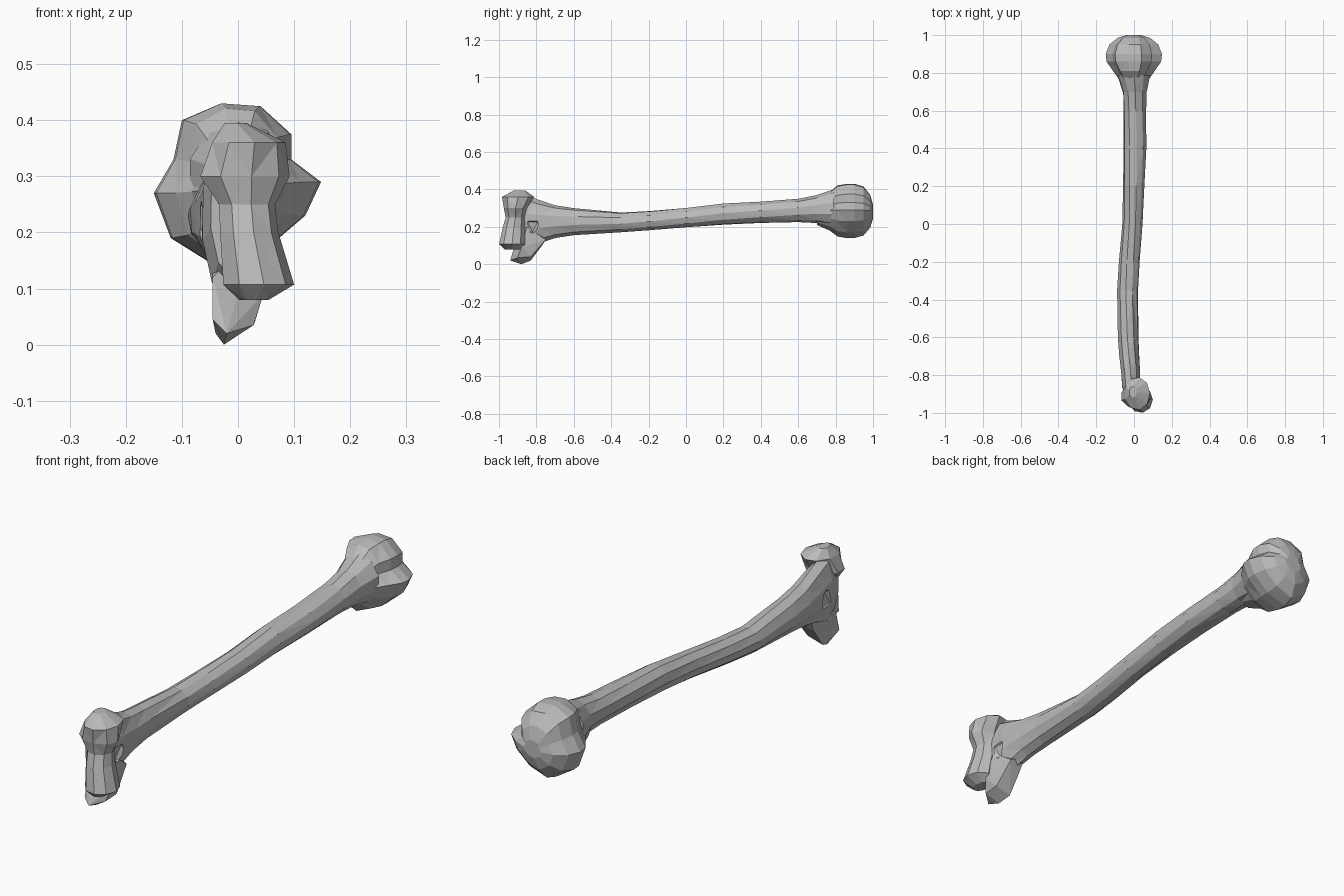
import bpy, bmesh, math
from mathutils import Matrix, Vector

cube = bpy.data.objects.get("Cube")
if cube:
    bpy.data.objects.remove(cube)

bone_grey = bpy.data.materials.new("bone_grey")
bone_grey.use_nodes = True
colour = (0.5, 0.5, 0.5, 1)
bone_grey.diffuse_color = colour
bone_grey.node_tree.nodes["Principled BSDF"].inputs["Base Color"].default_value = colour


def finish(name, bm):
    """Turn a bmesh into a flat shaded object."""
    bmesh.ops.triangulate(bm, faces=bm.faces[:])
    bmesh.ops.recalc_face_normals(bm, faces=bm.faces[:])
    mesh = bpy.data.meshes.new(name)
    bm.to_mesh(mesh)
    bm.free()
    mesh.materials.append(bone_grey)
    obj = bpy.data.objects.new(name, mesh)
    bpy.context.collection.objects.link(obj)
    return obj


def loft(name, rings):
    """Skin a list of equally sized point rings and cap both ends."""
    bm = bmesh.new()
    loops = [[bm.verts.new(p) for p in ring] for ring in rings]
    for a, b in zip(loops, loops[1:]):
        for i in range(len(a)):
            j = (i + 1) % len(a)
            bm.faces.new((a[i], a[j], b[j], b[i]))
    bm.faces.new(loops[0])
    bm.faces.new(loops[-1])
    return finish(name, bm)


def oval(low_a, high_a, low_b, high_b, sides=10, twist=0):
    """Points of an ellipse that fills the given box."""
    for i in range(sides):
        t = math.tau * i / sides + twist
        yield ((low_a + high_a) / 2 + (high_a - low_a) / 2 * math.cos(t),
               (low_b + high_b) / 2 + (high_b - low_b) / 2 * math.sin(t))


def hull(name, points):
    """Faceted lump wrapped around a few points."""
    bm = bmesh.new()
    for p in points:
        bm.verts.new(p)
    result = bmesh.ops.convex_hull(bm, input=bm.verts[:])
    spare = [v for v in result["geom_interior"] if isinstance(v, bmesh.types.BMVert)]
    bmesh.ops.delete(bm, geom=spare, context="VERTS")
    return finish(name, bm)


def combine(target, other, operation):
    """Boolean another part into the target and drop that part."""
    mod = target.modifiers.new(other.name, "BOOLEAN")
    mod.operation, mod.object, mod.solver = operation, other, "EXACT"
    bpy.context.view_layer.objects.active = target
    bpy.ops.object.modifier_apply(modifier=mod.name)
    bpy.data.objects.remove(other)


# Shaft: y, then x range and z range
shaft_sections = [
    (-.92, -.05, .03, .12, .36), (-.86, -.065, .03, .08, .375),
    (-.79, -.07, .035, .11, .345), (-.7, -.08, .03, .14, .315),
    (-.6, -.087, .025, .155, .3), (-.35, -.09, .022, .17, .277),
    (-.2, -.08, .03, .18, .285), (0, -.062, .045, .195, .303),
    (.2, -.058, .055, .21, .326), (.4, -.056, .066, .22, .335),
    (.6, -.056, .066, .225, .35), (.7, -.06, .07, .22, .37),
    (.79, -.09, .09, .2, .4),
]
shaft = loft("shaft", [
    [(x, s[0], z) for x, z in oval(*s[1:], twist=.4 * s[0])] for s in shaft_sections])

# Shoulder end: one outline scaled along y gives the ball and its tubercles
outline = [(-.03, .43), (.04, .425), (.095, .375), (.095, .33), (.148, .29),
           (.12, .23), (.05, .17), (-.04, .14), (-.12, .19), (-.15, .27),
           (-.115, .33), (-.1, .4)]
head_scales = [(.7, .4, .5), (.77, .55, .72), (.81, .74, .94), (.86, .97, 1),
               (.9, 1, 1), (.95, .87, .9), (.985, .58, .6), (1, .28, .25)]
mid = .28
head = loft("shoulder_head", [
    [(x * sx, y, mid + (z - mid) * sz) for x, z in outline] for y, sx, sz in head_scales])

# Elbow spool: z, then x range and y range
spool_sections = [
    (.08, 0, .055, -.97, -.89), (.107, -.03, .1, -1, -.86),
    (.2, -.035, .072, -.98, -.86), (.25, -.037, .066, -.965, -.86),
    (.3, -.072, .092, -.975, -.85), (.36, -.05, .085, -.985, -.81),
    (.395, -.025, .015, -.92, -.86),
]
spool = loft("elbow_spool", [
    [(x, y, s[0]) for x, y in oval(*s[1:], sides=9)] for s in spool_sections])

# Lower knob beside the spool
knob = hull("lower_knob", [
    (-.025, -.88, 0), (-.045, -.93, .045), (-.02, -.94, .02), (.028, -.9, .035),
    (.03, -.83, .04), (-.04, -.83, .02), (.045, -.88, .09), (-.045, -.91, .12),
    (-.04, -.77, .1), (.02, -.75, .13), (-.045, -.74, .16), (.03, -.85, .2)])

for part in (head, spool, knob):
    combine(shaft, part, "UNION")

# Shallow hollows on both flanks above the elbow joint
for x, z in ((.065, .2), (-.1, .22)):
    bm = bmesh.new()
    place = Matrix.Translation(Vector((x, -.82, z))) @ Matrix.Diagonal((.055, .05, .06, 1))
    bmesh.ops.create_icosphere(bm, subdivisions=1, radius=1, matrix=place)
    combine(shaft, finish("hollow_cutter", bm), "DIFFERENCE")

shaft.name = "arm_bone"
